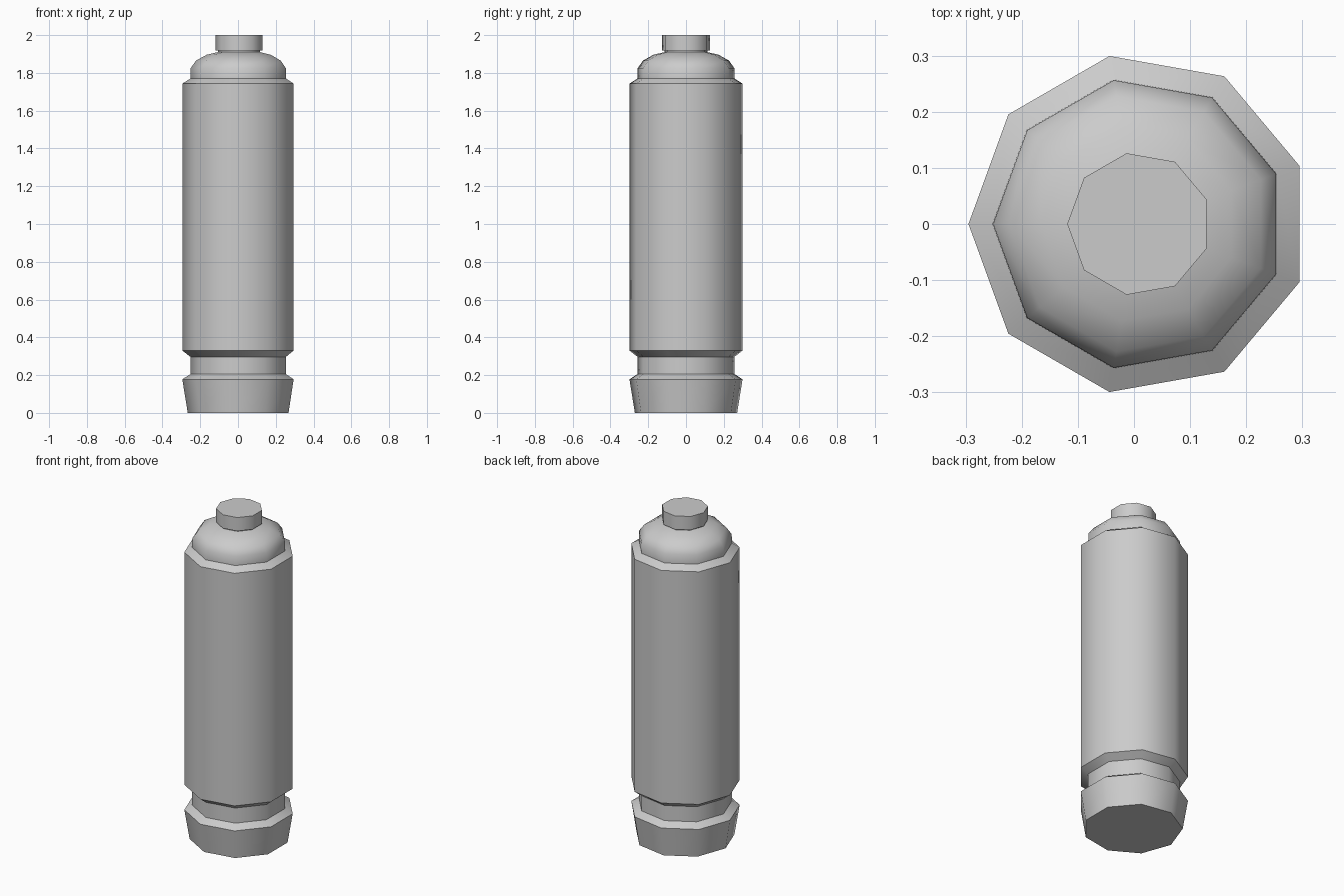
import bpy, bmesh, math

if "Cube" in bpy.data.objects:
    bpy.data.objects.remove(bpy.data.objects["Cube"])

SIDES = 9
CX = 0.009  # axis offset that centres the odd-sided outline on x = 0


def lathe(name, profile, close_bottom=False, close_top=False):
    """Spin (radius, z) points into a nine-sided shell."""
    bm = bmesh.new()
    rings = []
    for r, z in profile:
        ring = []
        for k in range(SIDES):
            a = math.pi + k * math.tau / SIDES
            ring.append(bm.verts.new((CX + r * math.cos(a), r * math.sin(a), z)))
        rings.append(ring)
    for low, high in zip(rings, rings[1:]):
        for k in range(SIDES):
            n = (k + 1) % SIDES
            bm.faces.new((low[k], low[n], high[n], high[k]))
    if close_bottom:
        bm.faces.new(rings[0][::-1])
    if close_top:
        bm.faces.new(rings[-1])
    mesh = bpy.data.meshes.new(name)
    bm.to_mesh(mesh)
    bm.free()
    obj = bpy.data.objects.new(name, mesh)
    bpy.context.collection.objects.link(obj)
    bpy.ops.object.select_all(action='DESELECT')
    obj.select_set(True)
    bpy.context.view_layer.objects.active = obj
    bpy.ops.object.shade_smooth_by_angle(angle=math.radians(42))
    return obj


# Flared foot with chamfered rim, and the recessed groove above it
lathe("base", [(0.275, 0), (0.304, 0.178), (0.261, 0.205), (0.261, 0.297)],
      close_bottom=True)

# Main cylinder with chamfered ends
lathe("can_body", [(0.261, 0.297), (0.304, 0.33), (0.304, 1.743), (0.261, 1.77)])

# Rounded shoulder
lathe("shoulder", [(0.261, 1.77), (0.260, 1.825), (0.231, 1.865),
                   (0.175, 1.896), (0.115, 1.91)])

# Short neck and cap
lathe("cap", [(0.115, 1.91), (0.115, 1.918), (0.128, 1.918), (0.128, 2.0)],
      close_top=True)
